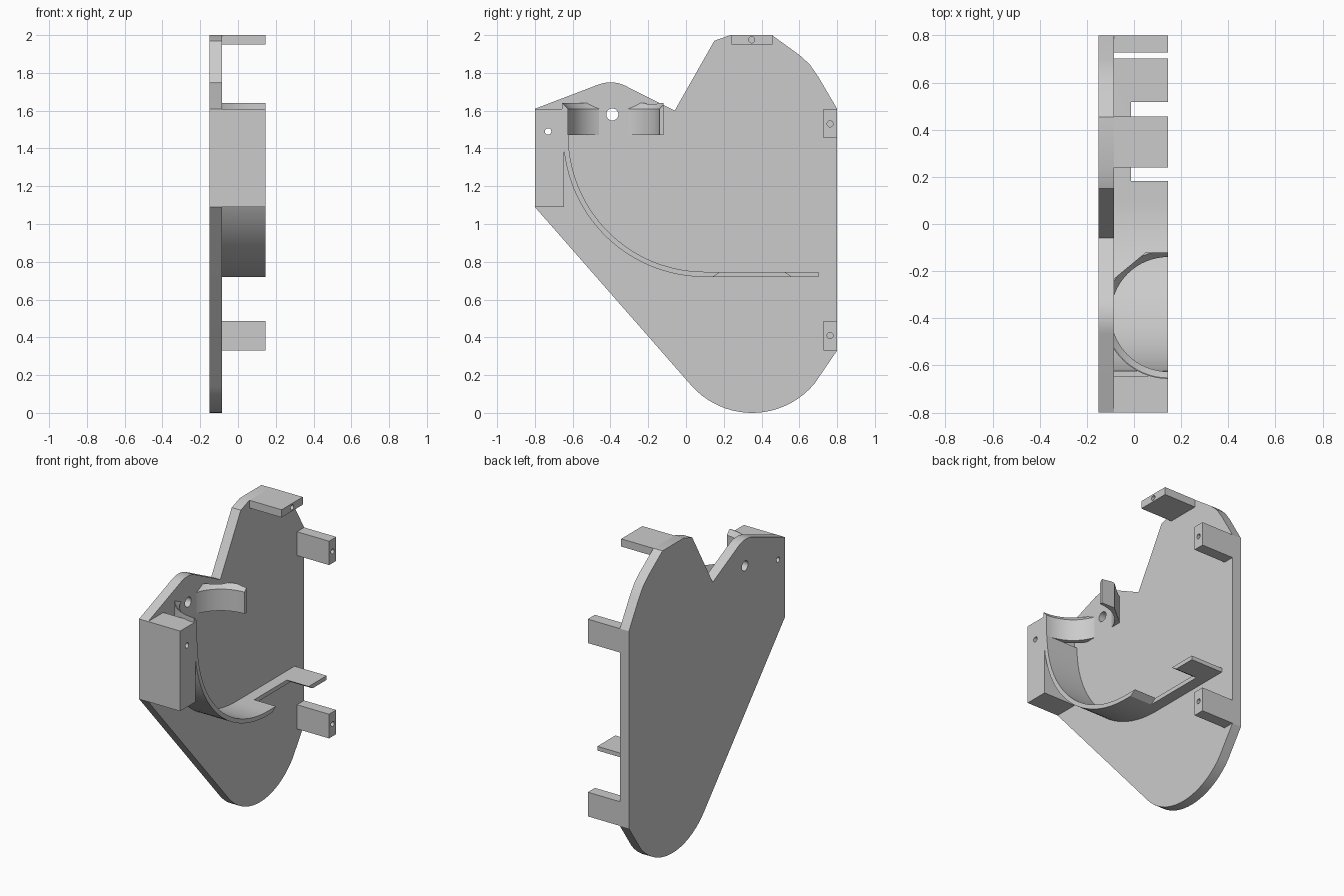
import bpy, bmesh
from math import sin, cos, pi, radians
from mathutils import Vector, Matrix

if "Cube" in bpy.data.objects:
    bpy.data.objects.remove(bpy.data.objects["Cube"], do_unlink=True)

grey = bpy.data.materials.new("light grey plastic")
grey.use_nodes = True
COLOUR = (0.6, 0.6, 0.6, 1)
grey.diffuse_color = COLOUR
grey.node_tree.nodes["Principled BSDF"].inputs["Base Color"].default_value = COLOUR

INNER, OUTER = -0.085, 0.145      # plate face and free ends of the fittings
BACK = -0.15


def arc(cy, cz, r, start, end, steps):
    angles = [radians(start + (end - start) * i / steps) for i in range(steps + 1)]
    return [(cy + r * cos(a), cz + r * sin(a)) for a in angles]


def finish(bm, name):
    bmesh.ops.recalc_face_normals(bm, faces=bm.faces)
    mesh = bpy.data.meshes.new(name)
    bm.to_mesh(mesh)
    bm.free()
    ob = bpy.data.objects.new(name, mesh)
    bpy.context.collection.objects.link(ob)
    mesh.materials.append(grey)
    return ob


def prism(name, points, low, high, axis="x"):
    """Extrude a (y, z) profile along x, or an (x, y) profile along z."""
    bm = bmesh.new()
    place = (lambda p: (low, *p)) if axis == "x" else (lambda p: (*p, low))
    face = bm.faces.new([bm.verts.new(place(p)) for p in points])
    new = bmesh.ops.extrude_face_region(bm, geom=[face])["geom"]
    step = (high - low, 0, 0) if axis == "x" else (0, 0, high - low)
    bmesh.ops.translate(bm, vec=step, verts=[v for v in new if isinstance(v, bmesh.types.BMVert)])
    return finish(bm, name)


def block(name, y0, y1, z0, z1, x0=INNER, x1=OUTER):
    return prism(name, [(y0, z0), (y1, z0), (y1, z1), (y0, z1)], x0, x1)


def cut(target, cutter):
    mod = target.modifiers.new("cut", "BOOLEAN")
    mod.operation, mod.solver, mod.object = "DIFFERENCE", "EXACT", cutter
    bpy.context.view_layer.objects.active = target
    bpy.ops.object.modifier_apply(modifier=mod.name)
    bpy.data.objects.remove(cutter, do_unlink=True)


def drill(target, y, z, r, x0, x1):
    cut(target, prism("drill", arc(y, z, r, 0, 345, 23), x0, x1))


# Side plate with rounded foot and notched top
outline = [(-0.8, 1.09)]
outline += arc(0.35, 0.43, 0.43, 222, 320, 20)
outline += [(0.8, 0.33), (0.8, 1.61), (0.7, 1.78)]
outline += [(0.655, 1.845), (0.6, 1.895), (0.455, 2.0), (0.235, 2.0), (0.15, 1.97), (-0.06, 1.6)]
outline += arc(-0.4, 1.57, 0.18, 65, 112, 8)
outline += [(-0.8, 1.61)]
plate = prism("side_plate", outline, BACK, INNER)
drill(plate, -0.39, 1.58, 0.032, -0.3, 0)
drill(plate, -0.73, 1.49, 0.017, -0.3, 0)

# Front mounting block, drilled right through
front = block("front_block", -0.8, -0.645, 1.09, 1.61)
drill(front, -0.73, 1.49, 0.017, -0.3, 0.3)

# Screw lugs with blind holes
for name, y0, y1, z0, z1, hy, hz in (
        ("top_lug", 0.24, 0.457, 1.95, 2.0, 0.348, 1.975),
        ("upper_rear_lug", 0.727, 0.8, 1.455, 1.61, 0.763, 1.53),
        ("lower_rear_lug", 0.727, 0.8, 0.33, 0.487, 0.763, 0.41)):
    drill(block(name, y0, y1, z0, z1), hy, hz, 0.016, 0.03, 0.3)

# Curved chute running into a flat shelf
outer = arc(0.1, 1.47, 0.75, 180, 270, 32)
inner = arc(0.1, 1.47, 0.723, 270, 180, 32)
chute = prism("curved_chute", outer + [(0.702, 0.72), (0.702, 0.747)] + inner, INNER, OUTER)
notch = [(0.135, 0.715), (0.565, 0.715), (0.51, 0.752), (0.19, 0.752)]
cut(chute, prism("notch", notch, -0.012, 0.3))

# Vertical feed cup: round front wall, chamfered rear wall, funnel-shaped bore
CX, CY, LOW, RIM, TOP = OUTER, -0.383, 1.47, 1.61, 1.64
wall = [(x, y) for x, y in arc(CX, CY, 0.274, 212, 270, 20) if x > INNER]
wall = [(INNER, CY - 0.147)] + wall
rear = [(OUTER, -0.12), (0.05, -0.12), (INNER, -0.232)]
cup = prism("feed_cup", wall + rear, LOW, TOP, "z")

bm = bmesh.new()
bore = [(0.243, LOW - 0.05), (0.243, RIM), (0.27, TOP), (0.279, TOP + 0.01)]
SIDES = 64
rings = [[bm.verts.new((CX + r * cos(2 * pi * i / SIDES), CY + r * sin(2 * pi * i / SIDES), z))
          for i in range(SIDES)] for r, z in bore]
for a, b in zip(rings, rings[1:]):
    for i in range(SIDES):
        j = (i + 1) % SIDES
        bm.faces.new((a[i], a[j], b[j], b[i]))
bm.faces.new(rings[0])
bm.faces.new(rings[-1])
cut(cup, finish(bm, "bore"))

# Smooth the curved surfaces, keep edges sharp
bpy.ops.object.select_all(action="DESELECT")
for ob in bpy.context.collection.objects:
    if ob.type == "MESH" and grey.name in ob.data.materials:
        ob.select_set(True)
        bpy.context.view_layer.objects.active = ob
bpy.ops.object.shade_smooth_by_angle(angle=radians(20))
